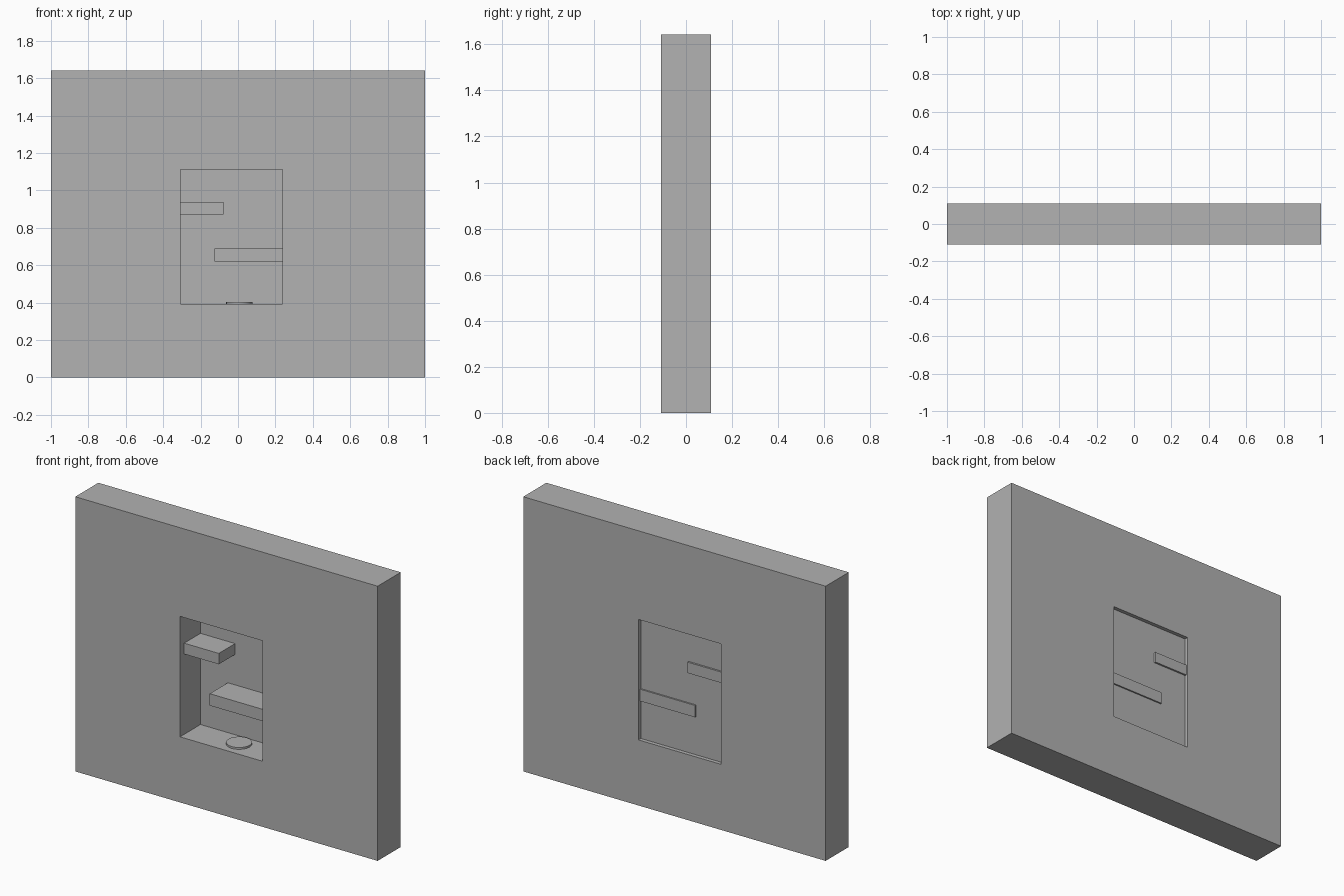
import bpy
import bmesh

default_cube = bpy.data.objects.get("Cube")
if default_cube:
    bpy.data.objects.remove(default_cube, do_unlink=True)

# Single plain grey finish
grey = bpy.data.materials.new("plain grey")
grey.use_nodes = True
colour = (0.445, 0.445, 0.445, 1)
grey.diffuse_color = colour
grey.node_tree.nodes["Principled BSDF"].inputs["Base Color"].default_value = colour

WIDTH, HEIGHT, HALF_DEPTH = 2.0, 1.642, 0.109
LEFT, RIGHT, SILL, HEAD = -0.307, 0.238, 0.392, 1.112   # niche opening
PANEL_Y = 0.085


def add_object(name, bm):
    bmesh.ops.recalc_face_normals(bm, faces=bm.faces)
    mesh = bpy.data.meshes.new(name)
    bm.to_mesh(mesh)
    bm.free()
    mesh.materials.append(grey)
    obj = bpy.data.objects.new(name, mesh)
    bpy.context.collection.objects.link(obj)
    return obj


def box(name, low, high):
    bm = bmesh.new()
    bmesh.ops.create_cube(bm, size=1)
    for v in bm.verts:
        v.co = [(a + b) / 2 + c * (b - a) for a, b, c in zip(low, high, v.co)]
    return add_object(name, bm)


def rectangle(bm, x0, x1, z0, z1, y):
    return [bm.verts.new((x, y, z)) for x, z in ((x0, z0), (x1, z0), (x1, z1), (x0, z1))]


# Wall: four loops joined into a thick slab with a rectangular opening
bm = bmesh.new()
outer = (-WIDTH / 2, WIDTH / 2, 0, HEIGHT)
inner = (LEFT, RIGHT, SILL, HEAD)
loops = [rectangle(bm, *size, y) for size, y in (
    (outer, -HALF_DEPTH), (inner, -HALF_DEPTH), (inner, HALF_DEPTH), (outer, HALF_DEPTH))]
for a, b in zip(loops, loops[1:] + loops[:1]):
    for i in range(4):
        j = (i + 1) % 4
        bm.faces.new((a[i], a[j], b[j], b[i]))
add_object("wall", bm)

# Thin panel closing the back of the niche
box("back_panel", (LEFT, PANEL_Y - 0.001, SILL), (RIGHT, PANEL_Y + 0.001, HEAD))

# Shelves, whose ends show slightly through the panel
box("upper_shelf", (LEFT, -0.07, 0.872), (-0.078, 0.097, 0.937))
box("lower_shelf", (-0.126, -0.087, 0.619), (RIGHT, 0.095, 0.69))

# Round disc on the niche floor
bm = bmesh.new()
bmesh.ops.create_cone(bm, cap_ends=True, segments=48, radius1=0.07, radius2=0.07, depth=0.012)
disc = add_object("floor_disc", bm)
disc.location = (0.007, 0, SILL + 0.005)
bpy.ops.object.select_all(action="DESELECT")
disc.select_set(True)
bpy.context.view_layer.objects.active = disc
bpy.ops.object.shade_smooth_by_angle()
